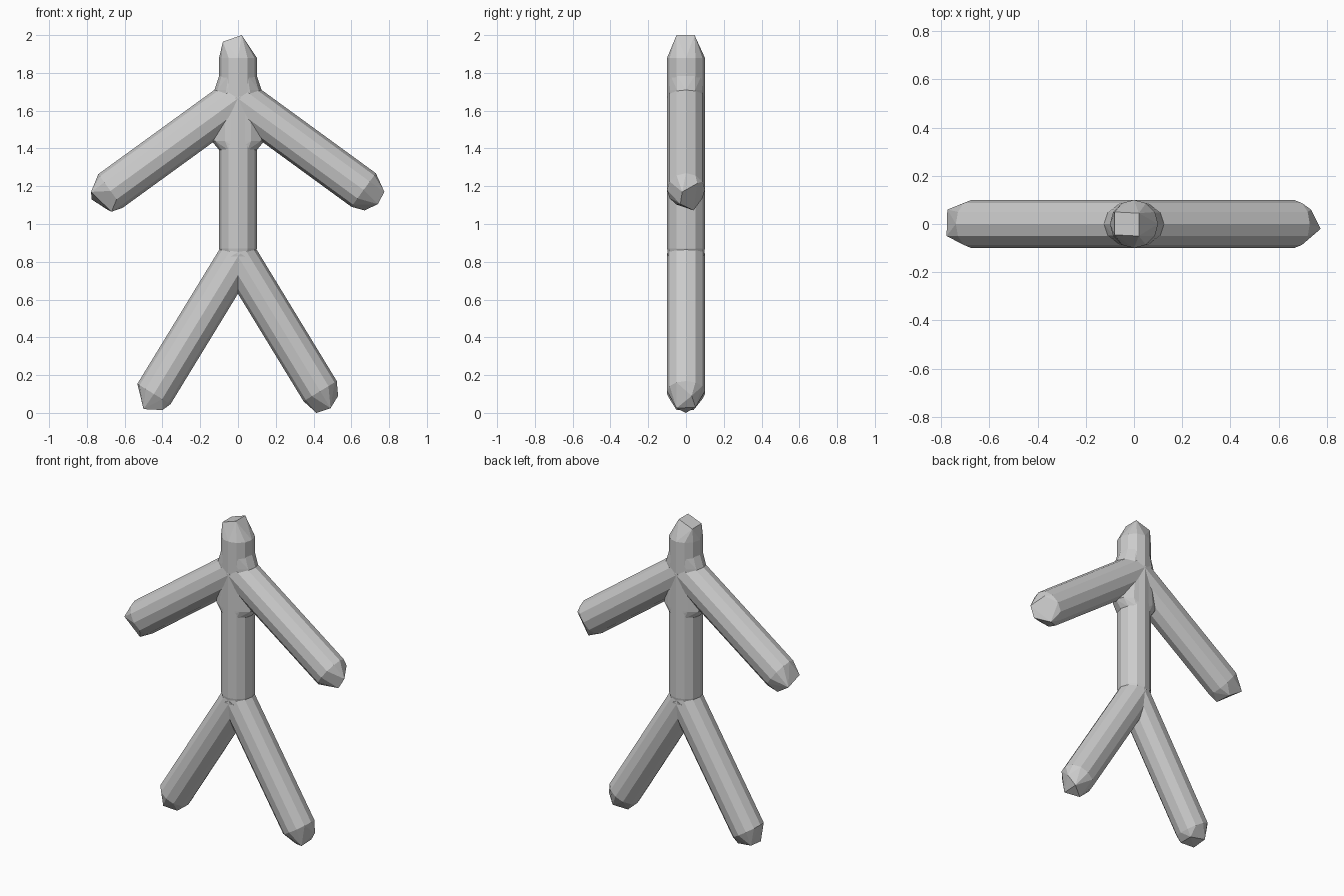
import bpy, bmesh, math
from mathutils import Vector

if "Cube" in bpy.data.objects:
    bpy.data.objects.remove(bpy.data.objects["Cube"])

clay = bpy.data.materials.new("light grey")
clay.diffuse_color = (0.6, 0.6, 0.6, 1)
clay.use_nodes = True
clay.node_tree.nodes["Principled BSDF"].inputs["Base Color"].default_value = clay.diffuse_color
SIDES = 12


def ring(centre, axis, rx, ry=0.1):
    """Points of an ellipse around an axis lying in the xz plane."""
    axis = Vector(axis).normalized()
    side = axis.cross(Vector((0, 1, 0)))
    pts = []
    for i in range(SIDES):
        a = 2 * math.pi * i / SIDES
        pts.append(Vector(centre) + side * rx * math.cos(a) + Vector((0, ry * math.sin(a), 0)))
    return pts


def hull(name, pts):
    """Closed convex part through the given points."""
    bm = bmesh.new()
    for p in pts:
        bm.verts.new(p)
    res = bmesh.ops.convex_hull(bm, input=bm.verts)
    loose = [v for v in bm.verts if not v.link_faces]
    bmesh.ops.delete(bm, geom=loose, context='VERTS')
    bmesh.ops.dissolve_limit(bm, angle_limit=0.01, verts=bm.verts, edges=bm.edges)
    bmesh.ops.recalc_face_normals(bm, faces=bm.faces)
    me = bpy.data.meshes.new(name)
    bm.to_mesh(me)
    bm.free()
    me.materials.append(clay)
    ob = bpy.data.objects.new(name, me)
    bpy.context.collection.objects.link(ob)
    return ob


def limb(name, start, end, r, cap):
    """Straight tube with a blunt, chiselled tip."""
    axis = (end[0] - start[0], 0, end[1] - start[1])
    a, b = (start[0], 0, start[1]), (end[0], 0, end[1])
    return hull(name, ring(a, axis, r, 0.1) + ring(b, axis, r, 0.1) + [Vector(c) for c in cap])


up = (0, 0, 1)
# torso, neck and head in one column
body = hull("stick_figure", ring((0, 0, 0.76), up, 0.075, 0.08) + ring((0, 0, 0.87), up, 0.1)
            + ring((0, 0, 1.88), up, 0.1)
            + [Vector(p) for p in ((-0.08, -0.045, 1.965), (-0.08, 0.05, 1.965),
                                   (0.02, -0.05, 2.0), (0.02, 0.045, 2.0))])

parts = [
    # flare where the arms join
    hull("shoulders", ring((0, 0, 1.79), up, 0.098, 0.096) + ring((0, 0, 1.71), up, 0.125, 0.097)
         + ring((0, 0, 1.44), up, 0.14, 0.097) + ring((0, 0, 1.39), up, 0.098, 0.096)),
    # arms
    limb("left_arm", (0.01, 1.672), (-0.675, 1.175), 0.11,
         [(-0.778, -0.05, 1.17), (-0.775, 0.06, 1.13), (-0.67, -0.045, 1.065), (-0.69, 0.05, 1.075)]),
    limb("right_arm", (-0.01, 1.672), (0.665, 1.18), 0.11,
         [(0.775, -0.02, 1.17), (0.735, 0.06, 1.215), (0.74, -0.03, 1.105), (0.67, 0.04, 1.072)]),
    # legs
    limb("left_leg", (0.01, 0.845), (-0.445, 0.10), 0.103,
         [(-0.50, -0.05, 0.02), (-0.50, 0.05, 0.03), (-0.40, -0.05, 0.015), (-0.40, 0.04, 0.015)]),
    limb("right_leg", (-0.01, 0.845), (0.435, 0.115), 0.103,
         [(0.53, 0.03, 0.09), (0.49, -0.05, 0.025), (0.49, 0.05, 0.03), (0.415, 0.0, 0.0)]),
]

# fuse everything into one skin
for p in parts:
    mod = body.modifiers.new(p.name, 'BOOLEAN')
    mod.operation = 'UNION'
    mod.solver = 'EXACT'
    mod.object = p
bpy.context.view_layer.update()
deps = bpy.context.evaluated_depsgraph_get()
fused = bpy.data.meshes.new_from_object(body.evaluated_get(deps))
body.modifiers.clear()
body.data = fused
for p in parts:
    bpy.data.objects.remove(p)

fused.materials.clear()
fused.materials.append(clay)
for f in fused.polygons:
    f.material_index = 0
    f.use_smooth = False
